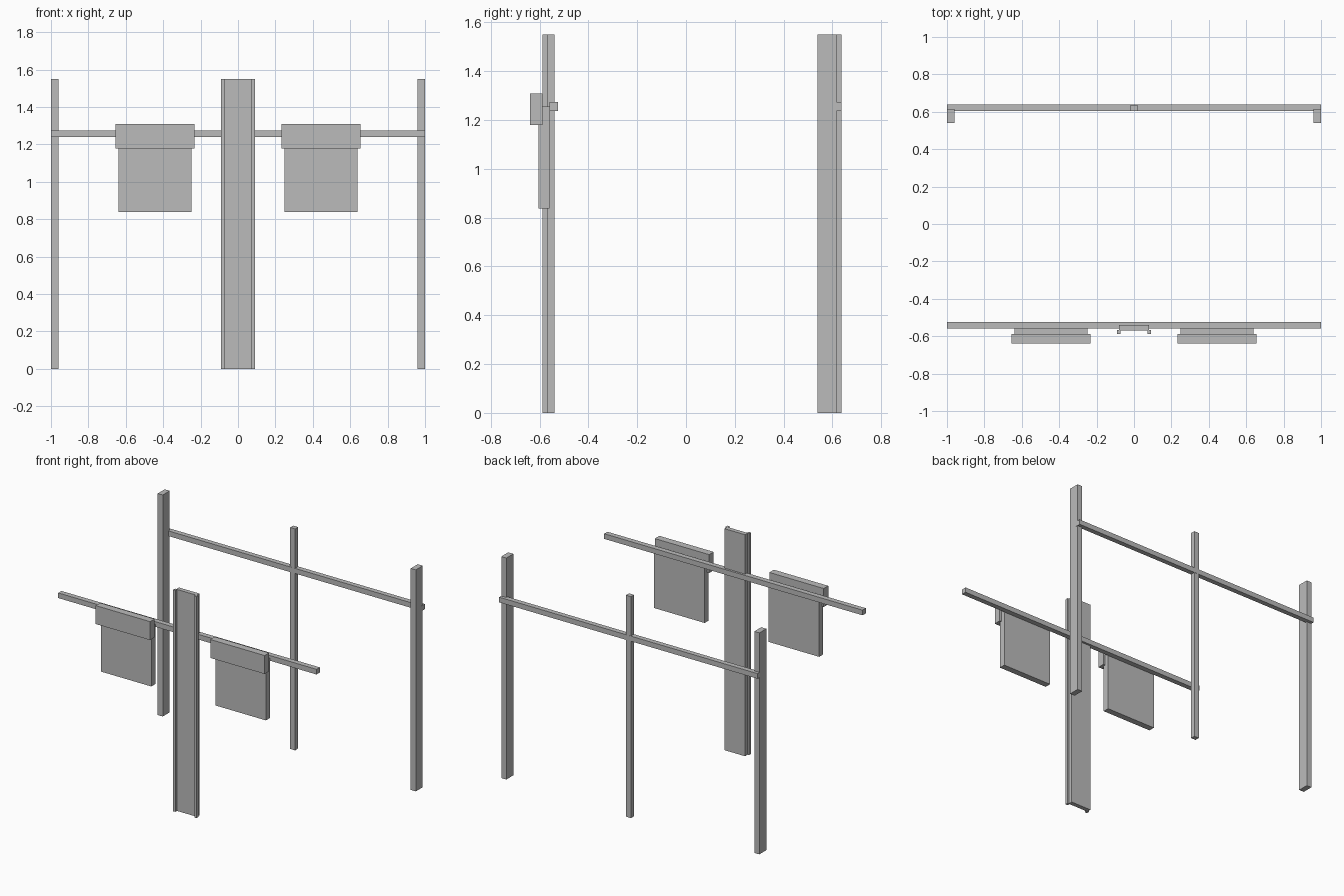
import bpy

if "Cube" in bpy.data.objects:
    bpy.data.objects.remove(bpy.data.objects["Cube"])

grey = bpy.data.materials.new("plain grey")
grey.diffuse_color = (0.5, 0.5, 0.5, 1)
grey.use_nodes = True
grey.node_tree.nodes["Principled BSDF"].inputs["Base Color"].default_value = grey.diffuse_color


def box(name, x, y, z):
    """Box spanning the given (low, high) ranges."""
    bpy.ops.mesh.primitive_cube_add(size=1)
    ob = bpy.context.object
    ob.name = name
    ob.location = [(a + b) / 2 for a, b in (x, y, z)]
    ob.scale = [b - a for a, b in (x, y, z)]
    bpy.ops.object.transform_apply(location=True, rotation=False, scale=True)
    ob.data.materials.append(grey)
    return ob


def pair(name, x, y, z):
    """The same box on the right and mirrored on the left."""
    box("right_" + name, x, y, z)
    box("left_" + name, (-x[1], -x[0]), y, z)


HEIGHT = (0, 1.55)
RAIL_Z = (1.238, 1.274)

# Back frame: two corner posts, a slim middle post and a cross rail
pair("back_post", (0.96, 0.999), (0.539, 0.616), HEIGHT)
box("back_middle_post", (-0.019, 0.019), (0.604, 0.637), HEIGHT)
box("back_rail", (-1, 1), (0.603, 0.638), RAIL_Z)

# Front frame: cross rail carried by a wide channel-shaped post
box("front_rail", (-1, 1), (-0.56, -0.524), RAIL_Z)
box("front_post", (-0.08, 0.08), (-0.57, -0.539), HEIGHT)
pair("front_post_lip", (0.073, 0.09), (-0.588, -0.568), HEIGHT)

# Hanging boards, each with a thick header
pair("board", (0.248, 0.639), (-0.604, -0.56), (0.837, 1.256))
pair("board_header", (0.233, 0.654), (-0.639, -0.589), (1.179, 1.308))
